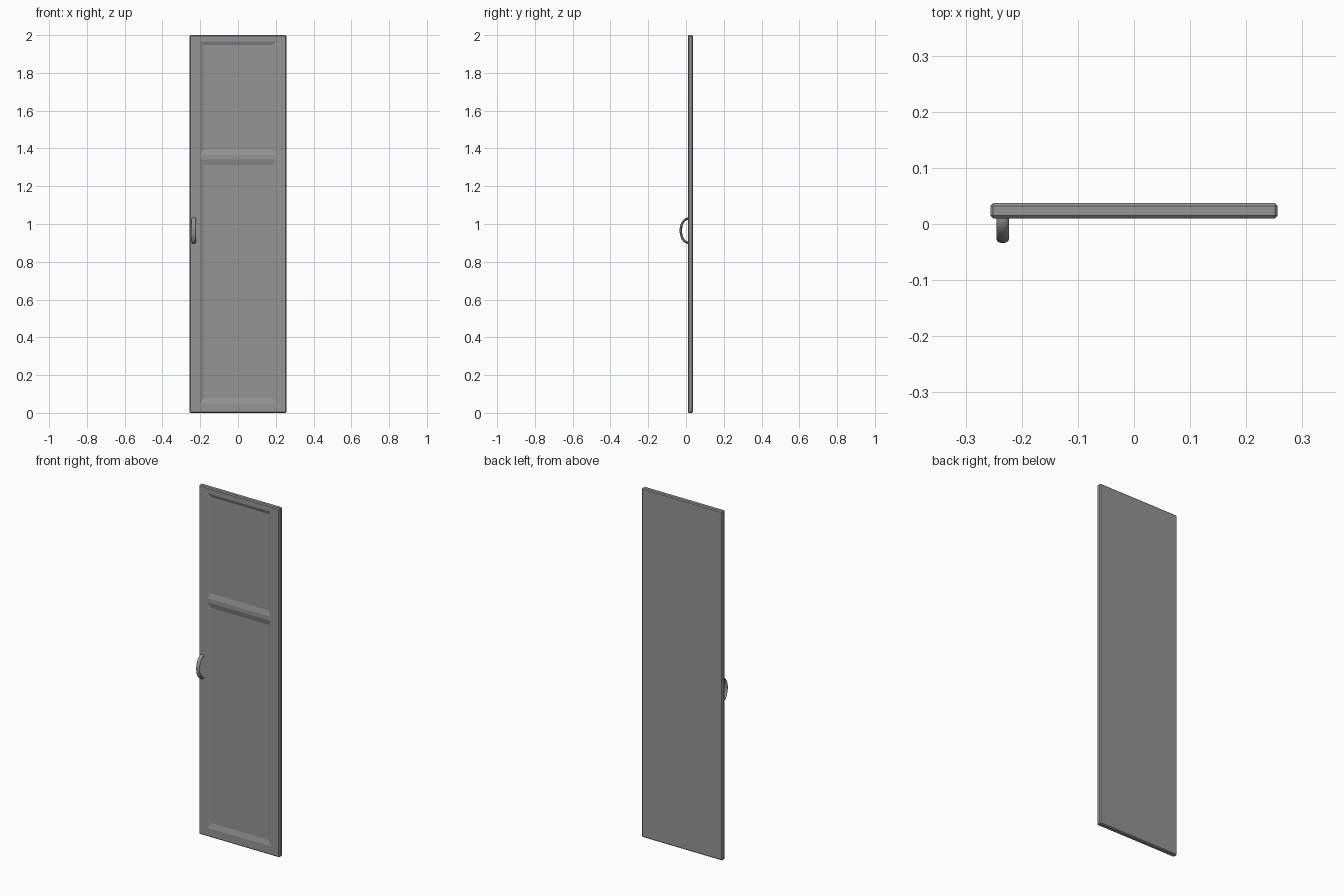
import bpy, bmesh, math

old = bpy.data.objects.get("Cube")
if old:
    bpy.data.objects.remove(old, do_unlink=True)

def material(name, rgb):
    m = bpy.data.materials.new(name)
    m.use_nodes = True
    m.diffuse_color = (*rgb, 1)
    m.node_tree.nodes["Principled BSDF"].inputs["Base Color"].default_value = (*rgb, 1)
    return m

grey = material("plain grey", (0.3, 0.3, 0.3))

def finish(name, bm, mat):
    bmesh.ops.recalc_face_normals(bm, faces=bm.faces)
    me = bpy.data.meshes.new(name)
    bm.to_mesh(me)
    bm.free()
    ob = bpy.data.objects.new(name, me)
    bpy.context.collection.objects.link(ob)
    me.materials.append(mat)
    return ob

# Door slab with chamfered outer edges
W, FRONT, BACK, H = 0.256, 0.01, 0.037, 2.0
bm = bmesh.new()
bmesh.ops.create_cube(bm, size=1)
for v in bm.verts:
    v.co = (v.co.x * 2 * W, (FRONT + BACK) / 2 + v.co.y * (BACK - FRONT), (v.co.z + 0.5) * H)
bmesh.ops.bevel(bm, geom=bm.edges[:], offset=0.005, segments=1, affect='EDGES')
door = finish("door_slab", bm, grey)

# Two recessed panels with sloped borders, cut from the front
def panel_cutter(name, z0, z1, slope_low, slope_high, depth=0.008, half=0.2, side=0.018):
    bm = bmesh.new()
    over = 0.01
    rings = []
    for y, k in ((FRONT - over, 0), (FRONT, 0), (FRONT + depth, 1)):
        x, lo, hi = half - side * k, z0 + slope_low * k, z1 - slope_high * k
        rings.append([bm.verts.new(p) for p in ((-x, y, lo), (x, y, lo), (x, y, hi), (-x, y, hi))])
    for a, b in zip(rings, rings[1:]):
        for i in range(4):
            j = (i + 1) % 4
            bm.faces.new((a[i], a[j], b[j], b[i]))
    bm.faces.new(rings[0])
    bm.faces.new(rings[-1])
    ob = finish(name, bm, grey)
    ob.hide_render = True
    ob.hide_set(True)
    return ob

for name, z0, z1, low, high in (("upper_panel", 1.365, 1.967, 0.03, 0.02),
                                ("lower_panel", 0.05, 1.342, 0.03, 0.03)):
    cut = door.modifiers.new(name, 'BOOLEAN')
    cut.operation = 'DIFFERENCE'
    cut.solver = 'EXACT'
    cut.object = panel_cutter(name + "_cutter", z0, z1, low, high)

# Bowed pull handle: rounded section swept along a half ellipse
bm = bmesh.new()
steps, sides = 20, 12
rings = []
for s in range(steps + 1):
    t = math.pi * s / steps
    ring = []
    for k in range(sides):
        a = 2 * math.pi * k / sides
        r = 0.0065 * math.cos(a)
        ring.append(bm.verts.new((-0.234 + 0.011 * math.sin(a),
                                  FRONT + 0.002 - (0.0395 + r) * math.sin(t),
                                  0.965 + (0.0635 + r) * math.cos(t))))
    rings.append(ring)
for a, b in zip(rings, rings[1:]):
    for k in range(sides):
        n = (k + 1) % sides
        bm.faces.new((a[k], a[n], b[n], b[k]))
bm.faces.new(rings[0])
bm.faces.new(rings[-1])
handle = finish("pull_handle", bm, grey)
bpy.ops.object.select_all(action='DESELECT')
handle.select_set(True)
bpy.context.view_layer.objects.active = handle
bpy.ops.object.shade_smooth_by_angle(angle=math.radians(40))
